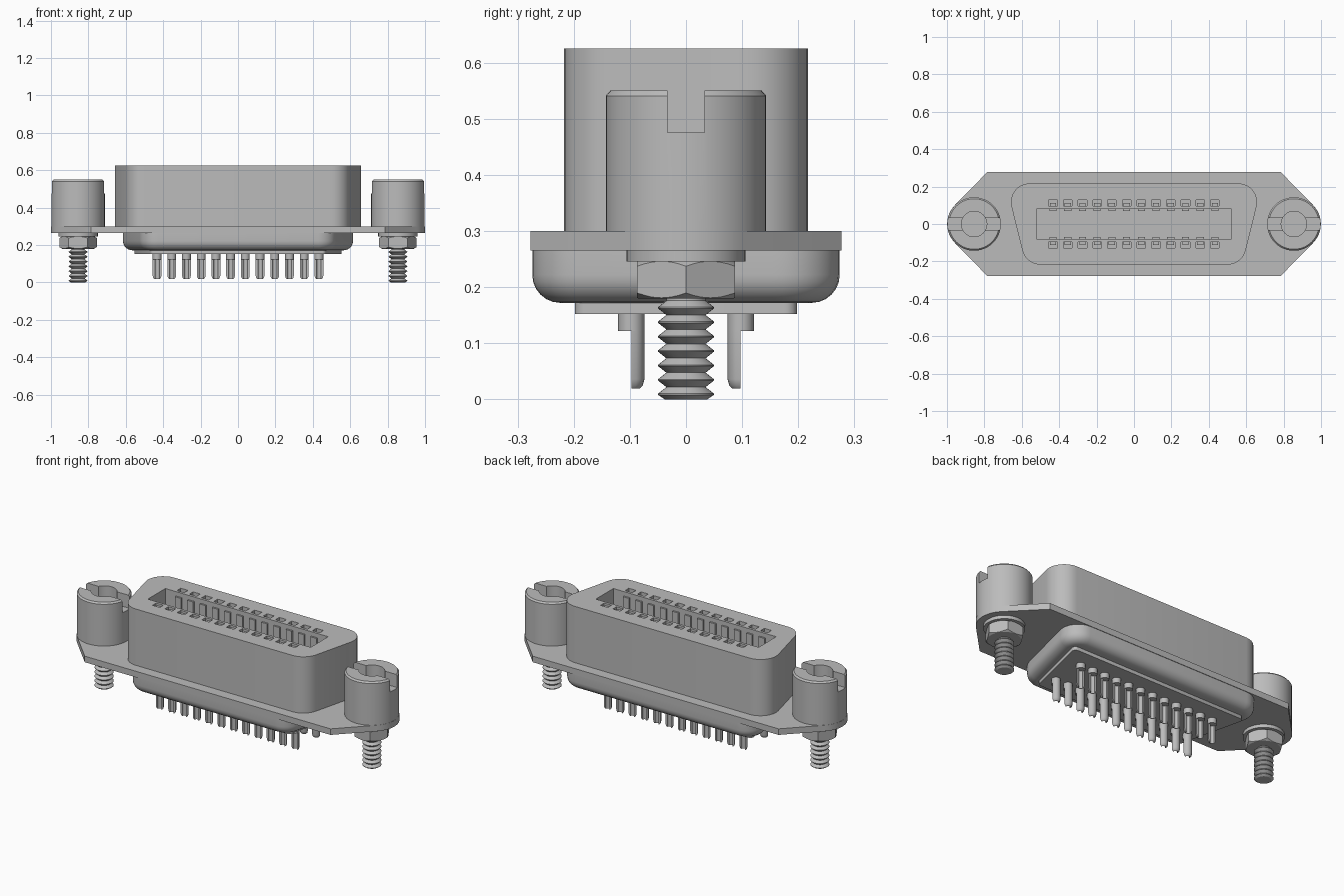
import bpy, bmesh, math
from math import sin, cos, pi, radians, atan2

if "Cube" in bpy.data.objects:
    bpy.data.objects.remove(bpy.data.objects["Cube"], do_unlink=True)

grey = bpy.data.materials.new("metal_grey")
grey.use_nodes = True
COLOUR = (0.5, 0.5, 0.5, 1)
grey.diffuse_color = COLOUR
grey.node_tree.nodes["Principled BSDF"].inputs["Base Color"].default_value = COLOUR


def finish(name, bm):
    """Turn a bmesh into a named, coloured object."""
    bmesh.ops.recalc_face_normals(bm, faces=bm.faces)
    mesh = bpy.data.meshes.new(name)
    bm.to_mesh(mesh)
    bm.free()
    mesh.materials.append(grey)
    ob = bpy.data.objects.new(name, mesh)
    bpy.context.collection.objects.link(ob)
    return ob


def add_loft(bm, rings):
    """Skin a list of equal rings of 3D points and cap both ends."""
    loops = [[bm.verts.new(p) for p in ring] for ring in rings]
    n = len(loops[0])
    for a, b in zip(loops, loops[1:]):
        for i in range(n):
            j = (i + 1) % n
            bm.faces.new((a[i], a[j], b[j], b[i]))
    bm.faces.new(loops[0][::-1])
    bm.faces.new(loops[-1])


def loft(name, rings):
    bm = bmesh.new()
    add_loft(bm, rings)
    return finish(name, bm)


def flat(outline, z):
    return [(x, y, z) for x, y in outline]


def circle(x, y, r, z, n=32):
    return [(x + r * cos(2 * pi * i / n), y + r * sin(2 * pi * i / n), z) for i in range(n)]


def lathe(name, x, profile, n=32):
    return loft(name, [circle(x, 0, r, z, n) for r, z in profile])


def d_outline(wide, narrow, hy, r, n=8):
    """Rounded trapezoid, wide at the back; arguments are arc centres and radius."""
    c = [(wide, hy), (-wide, hy), (-narrow, -hy), (narrow, -hy)]
    tilt = atan2(wide - narrow, 2 * hy)
    ends = [(-tilt, pi / 2), (pi / 2, pi + tilt), (pi + tilt, 1.5 * pi), (1.5 * pi, 2 * pi - tilt)]
    return [(cx + r * cos(a + (b - a) * i / n), cy + r * sin(a + (b - a) * i / n))
            for (cx, cy), (a, b) in zip(c, ends) for i in range(n + 1)]


def add_box(bm, x0, x1, y0, y1, z0, z1):
    base = [(x0, y0), (x1, y0), (x1, y1), (x0, y1)]
    add_loft(bm, [flat(base, z0), flat(base, z1)])


def boolean(ob, cutter, operation="DIFFERENCE"):
    """Apply a boolean and discard the cutter."""
    cutter.hide_render = True
    mod = ob.modifiers.new("cut", "BOOLEAN")
    mod.operation = operation
    mod.solver = "EXACT"
    mod.object = cutter
    bpy.context.view_layer.objects.active = ob
    bpy.ops.object.modifier_apply(modifier=mod.name)
    bpy.data.objects.remove(cutter, do_unlink=True)


PIN_X = [-0.433 + i * 0.0787 for i in range(12)]

# Mounting flange with rounded ends
arc = [radians(-45 + 90 * i / 12) for i in range(13)]
right = [(0.785, -0.277)] + [(0.855 + 0.144 * cos(a), 0.144 * sin(a)) for a in arc] + [(0.785, 0.277)]
outline = right + [(-x, -y) for x, y in right]
parts = [loft("flange", [flat(outline, 0.265), flat(outline, 0.30)])]

# Upper shell with socket and contact pockets
d = d_outline(0.558, 0.50, 0.117, 0.1)
shell = loft("shell", [flat(d, 0.30), flat(d, 0.625)])
bm = bmesh.new()
add_box(bm, -0.52, 0.52, -0.08, 0.08, 0.36, 0.7)
for x in PIN_X:
    for y in (-0.112, 0.112):
        add_box(bm, x - 0.023, x + 0.023, y - 0.017, y + 0.017, 0.58, 0.7)
boolean(shell, finish("socket_cutter", bm))
parts.append(shell)

# Contact strips along both socket walls, with their tips in the pockets
bm = bmesh.new()
for x in PIN_X:
    for s in (-1, 1):
        wall = sorted((s * 0.070, s * 0.082))
        tip = sorted((s * 0.094, s * 0.112))
        add_box(bm, x - 0.019, x + 0.019, *wall, 0.36, 0.60)
        add_box(bm, x - 0.017, x + 0.017, *tip, 0.57, 0.612)
parts.append(finish("contacts", bm))

# Lower cup with rounded rim, and the insulator panel under it
rings = [flat(d_outline(0.515, 0.428, 0.174, 0.1), 0.266)]
for i in range(7):
    a = pi / 2 * i / 6
    rings.append(flat(d_outline(0.515, 0.428, 0.174, 0.05 + 0.05 * cos(a)), 0.222 - 0.05 * sin(a)))
parts.append(loft("lower_cup", rings))
d = d_outline(0.535, 0.45, 0.178, 0.02, 4)
parts.append(loft("insulator_panel", [flat(d, 0.152), flat(d, 0.18)]))

# Solder pins: round collar above a half-round hollow cup
bm = bmesh.new()
for x in PIN_X:
    for s in (-1, 1):
        y = s * 0.0975
        add_loft(bm, [circle(x, y, 0.0235, 0.122, 16), circle(x, y, 0.0235, 0.16, 16)])
        rings = []
        for z, r in ((0.125, 0.0235), (0.036, 0.0235), (0.025, 0.0205), (0.019, 0.015)):
            angles = [pi * i / 8 for i in range(9)]
            half = [(x + r * cos(a), y - s * r * sin(a), z) for a in angles]
            half += [(x + 0.012 * cos(a), y - s * 0.012 * sin(a), z) for a in angles[::-1]]
            rings.append(half)
        add_loft(bm, rings)
parts.append(finish("solder_pins", bm))

# Jack posts, washers, nuts and threaded studs at both ends
for side, s in (("left", 1), ("right", -1)):
    x = s * 0.855
    post = lathe(side + "_post", x, [(0.143, 0.30), (0.143, 0.541), (0.135, 0.55),
                                     (0.068, 0.55), (0.068, 0.38)], 48)
    bm = bmesh.new()
    add_box(bm, x - 0.2, x + 0.2, -0.033, 0.033, 0.476, 0.6)
    boolean(post, finish("slot_cutter", bm))

    washer = lathe(side + "_washer", x, [(0.106, 0.246), (0.106, 0.266)])

    nut = lathe(side + "_nut", x, [(0.1005, 0.18), (0.1005, 0.247)], 6)
    bevel = lathe("nut_bevel", x, [(0.084, 0.179), (0.104, 0.192), (0.104, 0.235), (0.084, 0.248)], 48)
    boolean(nut, bevel, "INTERSECT")

    pitch = 0.0257
    thread = [(0.038, 0.0)]
    for i in range(7):
        z = 0.009 + i * pitch
        thread += [(0.05, z - 0.001), (0.05, z + 0.001), (0.035, z + pitch / 2)]
    thread.append((0.035, 0.20))
    stud = lathe(side + "_stud", x, thread)
    parts += [post, washer, nut, stud]

# Smooth curved sides, keep hard edges
bpy.ops.object.select_all(action="DESELECT")
for ob in parts:
    ob.select_set(True)
bpy.context.view_layer.objects.active = parts[0]
bpy.ops.object.shade_smooth_by_angle(angle=radians(30))
